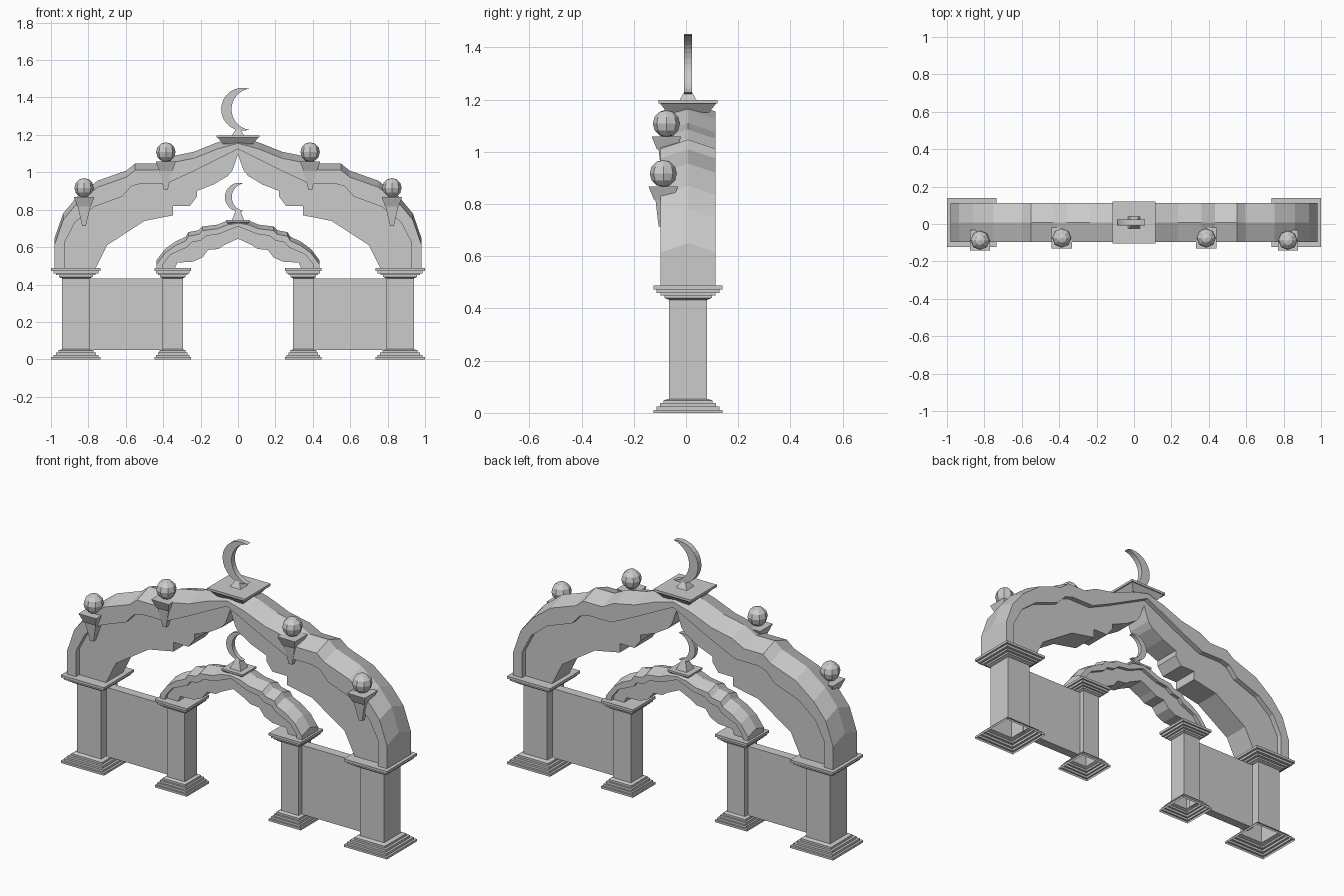
import bpy, bmesh, math

if "Cube" in bpy.data.objects:
    bpy.data.objects.remove(bpy.data.objects["Cube"])

CY = 0.008  # depth centre of the gate


def finish(name, bm):
    bmesh.ops.remove_doubles(bm, verts=bm.verts, dist=1e-5)
    bmesh.ops.recalc_face_normals(bm, faces=bm.faces)
    me = bpy.data.meshes.new(name)
    bm.to_mesh(me)
    bm.free()
    ob = bpy.data.objects.new(name, me)
    bpy.context.collection.objects.link(ob)
    return ob


def loft(name, x, sections, bottom=True):
    """Stack of rectangles: (half x, half y, z, centre y)."""
    bm = bmesh.new()
    rings = [[bm.verts.new((x + sx * hx, cy + sy * hy, z))
              for sx, sy in ((-1, -1), (1, -1), (1, 1), (-1, 1))]
             for hx, hy, z, cy in sections]
    for a, b in zip(rings, rings[1:]):
        for i in range(4):
            j = (i + 1) % 4
            bm.faces.new((a[i], a[j], b[j], b[i]))
    bm.faces.new(rings[-1])
    if bottom:
        bm.faces.new(rings[0])
    return finish(name, bm)


def strip(bm, p, yp, q, yq):
    a = [bm.verts.new((x, yp, z)) for x, z in p]
    b = [bm.verts.new((x, yq, z)) for x, z in q]
    for i in range(len(a) - 1):
        bm.faces.new((a[i], a[i + 1], b[i + 1], b[i]))


def full(half):
    return half + [(-x, z) for x, z in half[-2::-1]]


def arch(name, ridge, mid, inner, drop, band_y, body_y):
    """Scalloped arch: ridged roof, raised rim band and recessed inner face."""
    edge = full([ridge[0]] + [(x, z - drop) for x, z in ridge[1:]])
    ridge, mid, inner = full(ridge), full(mid), full(inner)
    bm = bmesh.new()
    for s in (-1, 1):
        yb, yi = CY + s * band_y, CY + s * body_y
        strip(bm, ridge, CY, edge, yb)
        strip(bm, mid, yb, mid, yi)
        for outer, inn, y in ((edge, mid, yb), (mid, inner, yi)):
            bm.faces.new([bm.verts.new((x, y, z)) for x, z in outer + inn[::-1]])
    strip(bm, inner, CY - body_y, inner, CY + body_y)
    return finish(name, bm)


def crescent(name, x, z, k, thick):
    """Moon outline from two arcs, extruded in depth."""
    n = 16
    a0, a1 = math.atan2(.11, .035), math.atan2(.11, -.0162)
    pts = []
    for i in range(n + 1):
        a = a0 + (2 * math.pi - 2 * a0) * i / n
        pts.append((.025 + .115 * math.cos(a), .115 * math.sin(a)))
    for i in range(1, n):
        a = -a1 - (2 * math.pi - 2 * a1) * i / n
        pts.append((.0762 + .111 * math.cos(a), .111 * math.sin(a)))
    bm = bmesh.new()
    f = bm.faces.new([bm.verts.new((x + k * px, CY - thick, z + k * pz)) for px, pz in pts])
    r = bmesh.ops.extrude_face_region(bm, geom=[f])
    vs = [v for v in r["geom"] if isinstance(v, bmesh.types.BMVert)]
    bmesh.ops.translate(bm, verts=vs, vec=(0, 2 * thick, 0))
    bm.faces.new([bm.verts.new(v.co - type(v.co)((0, 2 * thick, 0))) for v in vs]) if not f.is_valid else None
    return finish(name, bm)


# Stepped base, shaft and capital: (height, share of flare)
STEPS = [(0, 1), (.012, 1), (.012, .8), (.024, .8), (.024, .58), (.037, .58),
         (.037, .35), (.048, .35), (.054, 0), (.433, 0), (.44, .3), (.45, .3),
         (.45, .55), (.46, .55), (.46, .8), (.473, .8), (.473, 1), (.487, 1)]

for s, side in ((-1, "left"), (1, "right")):
    # Pillars and wall panels
    for label, x, h, flare in (("outer", .867, .073, .059), ("inner", .349, .054, .044)):
        loft(f"{label}_pillar_{side}", s * x,
             [(h + f * flare, h + f * flare, z, CY) for z, f in STEPS], bottom=False)
    loft(f"wall_panel_{side}", s * .598, [(.2, .025, .05, CY), (.2, .025, .433, CY)])

    # Corbels with ball finials
    for label, x, y, z in (("upper", .386, -.075, 1.058), ("lower", .823, -.087, .867)):
        loft(f"{label}_corbel_{side}", s * x,
             [(.01, .01, z - .153, y - .008), (.034, .03, z - .05, y),
              (.036, .036, z - .05, y), (.052, .054, z - .006, y), (.054, .056, z, y)])
        bm = bmesh.new()
        bmesh.ops.create_uvsphere(bm, u_segments=8, v_segments=6, radius=.052)
        ball = finish(f"{label}_ball_{side}", bm)
        ball.location = (s * x, y, z + .05)

# Large arch
arch("large_arch",
     [(-.98, .48), (-.98, .65), (-.935, .78), (-.86, .87), (-.75, .955), (-.595, 1.01),
      (-.55, 1.047), (-.433, 1.047), (-.36, 1.085), (-.235, 1.11), (-.11, 1.16), (0, 1.19)],
     [(-.925, .48), (-.925, .63), (-.87, .735), (-.77, .815), (-.62, .87), (-.57, .925),
      (-.52, .94), (-.38, .94), (-.25, 1.0), (-.13, 1.06), (0, 1.125)],
     [(-.765, .48), (-.70, .61), (-.50, .74), (-.347, .77), (-.347, .82), (-.257, .82),
      (-.22, .87), (-.22, .90), (-.13, .935), (-.055, .98), (-.03, 1.01), (0, 1.095)],
     .035, .105, .075)

# Small arch
arch("small_arch",
     [(-.435, .48), (-.435, .53), (-.39, .59), (-.335, .63), (-.28, .655), (-.265, .68),
      (-.21, .69), (-.19, .71), (-.11, .72), (-.06, .74), (0, .75)],
     [(-.405, .48), (-.40, .51), (-.36, .56), (-.27, .6), (-.25, .625),
      (-.2, .635), (-.17, .66), (-.1, .67), (0, .71)],
     [(-.34, .48), (-.325, .517), (-.24, .522), (-.19, .545), (-.16, .585),
      (-.105, .59), (-.075, .61), (0, .645)],
     .022, .07, .05)

# Crown platforms and crescents
loft("large_crown_platform", 0, [(.08, .08, 1.15, CY), (.108, .107, 1.185, CY),
                                 (.115, .113, 1.185, CY), (.115, .113, 1.198, CY)])
loft("large_crescent_foot", 0, [(.033, .033, 1.197, CY), (.012, .014, 1.23, CY)])
crescent("large_crescent", 0, 1.337, 1, .015)
loft("small_crown_platform", 0, [(.04, .04, .715, CY), (.065, .06, .735, CY), (.065, .06, .745, CY)])
loft("small_crescent_foot", 0, [(.033, .033, .745, CY), (.01, .012, .8, CY)])
crescent("small_crescent", -.01, .867, .67, .012)
